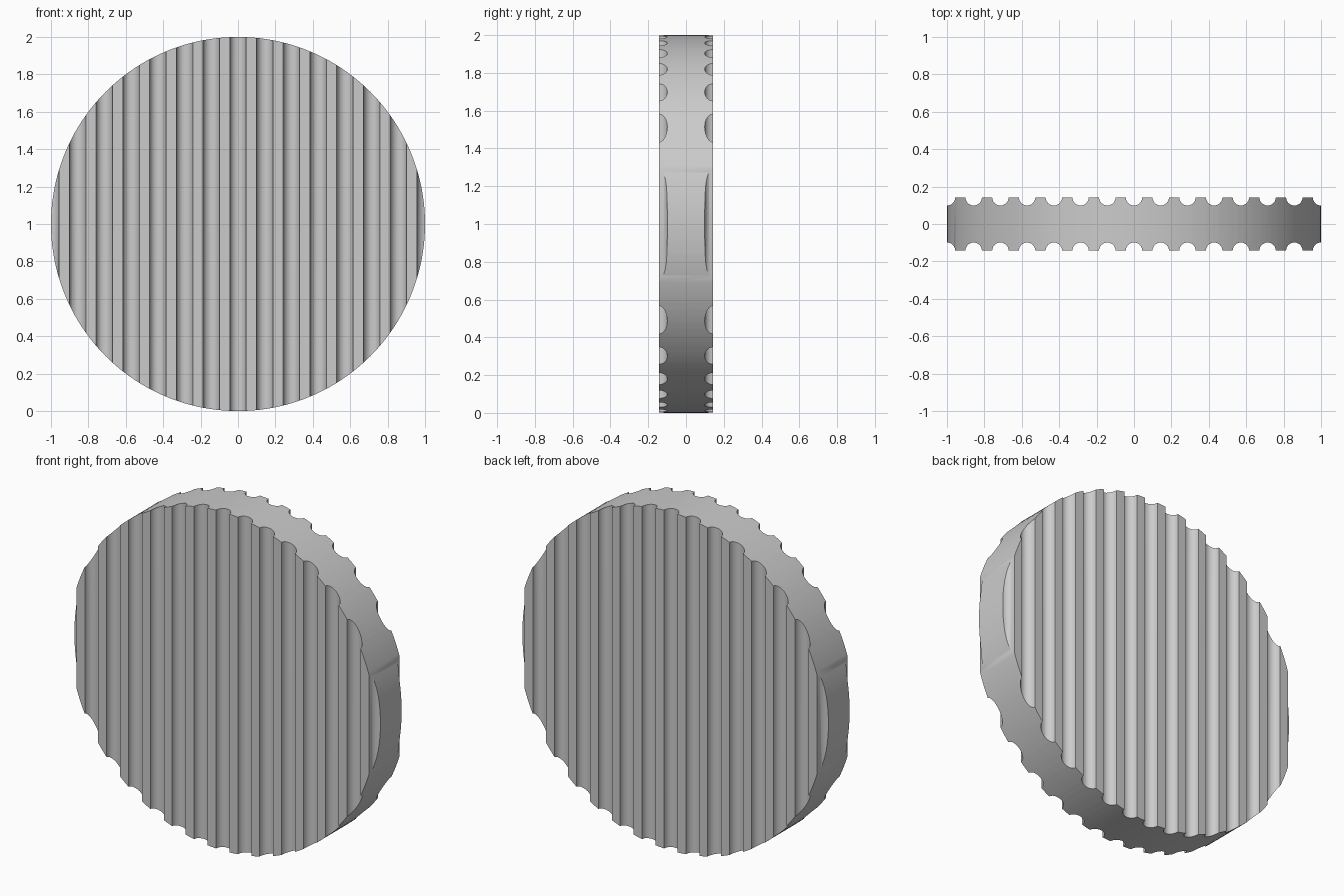
import bpy, bmesh
from math import sin, cos, pi

if "Cube" in bpy.data.objects:
    bpy.data.objects.remove(bpy.data.objects["Cube"])

R = 1.0             # disc radius
HALF = 1 / 7        # half thickness
PITCH = 1 / 7       # groove spacing
GR = 0.044          # groove radius
SEG = 12            # segments per groove


def face_line():
    """Front profile from left to right: flats with round grooves."""
    pts = [(-1.1, -HALF + GR)]
    for k in range(-7, 8):
        for i in range(SEG + 1):
            a = pi * (1 - i / SEG)
            if (k == -7 and i < SEG // 2) or (k == 7 and i > SEG // 2):
                continue
            pts.append((k * PITCH + GR * cos(a), -HALF + GR * sin(a)))
    pts.append((1.1, -HALF + GR))
    return pts


# Grooved slab: front line plus its mirrored back line, extruded upward
front = face_line()
outline = front + [(x, -y) for x, y in reversed(front)]
bm = bmesh.new()
base = bm.faces.new([bm.verts.new((x, y, -0.1)) for x, y in outline])
ext = bmesh.ops.extrude_face_region(bm, geom=[base])
top = [v for v in ext["geom"] if isinstance(v, bmesh.types.BMVert)]
bmesh.ops.translate(bm, verts=top, vec=(0, 0, 2.2))
bmesh.ops.recalc_face_normals(bm, faces=bm.faces)
mesh = bpy.data.meshes.new("grooved_disc")
bm.to_mesh(mesh)
bm.free()
disc = bpy.data.objects.new("grooved_disc", mesh)
bpy.context.collection.objects.link(disc)

# Round trimming cylinder
bpy.ops.mesh.primitive_cylinder_add(vertices=160, radius=R, depth=1,
                                    location=(0, 0, 1), rotation=(pi / 2, 0, 0))
trim = bpy.context.object
trim.name = "round_trim_helper"
trim.hide_render = True

# Trim the slab to a disc
mod = disc.modifiers.new("round_trim", "BOOLEAN")
mod.operation = "INTERSECT"
mod.solver = "EXACT"
mod.object = trim
bpy.ops.object.select_all(action="DESELECT")
bpy.context.view_layer.objects.active = disc
disc.select_set(True)
bpy.ops.object.modifier_apply(modifier=mod.name)
bpy.data.objects.remove(trim)
bpy.ops.object.shade_smooth_by_angle(angle=pi / 6)
